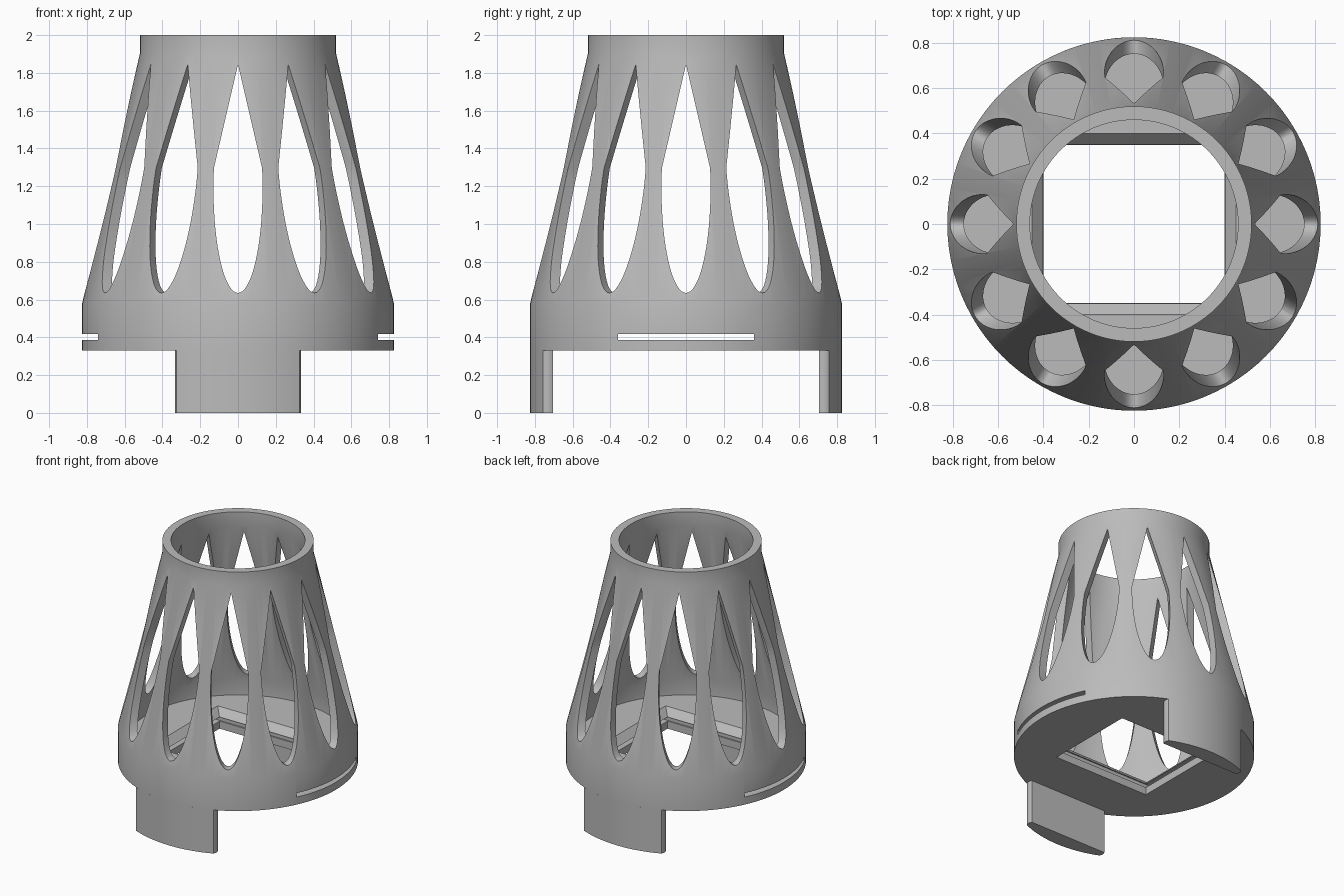
import bpy, bmesh, math
from mathutils import Matrix

if "Cube" in bpy.data.objects:
    bpy.data.objects.remove(bpy.data.objects["Cube"], do_unlink=True)

GREY = (0.5, 0.5, 0.5, 1)
plastic = bpy.data.materials.new("grey_plastic")
plastic.use_nodes = True
plastic.diffuse_color = GREY
plastic.node_tree.nodes["Principled BSDF"].inputs["Base Color"].default_value = GREY


def loft(name, rings, closed=False, matrix=Matrix()):
    """Skin a list of equal-length rings; cap the ends unless closed."""
    bm = bmesh.new()
    loops = [[bm.verts.new(p) for p in ring] for ring in rings]
    n = len(loops[0])
    pairs = list(zip(loops, loops[1:])) + ([(loops[-1], loops[0])] if closed else [])
    for a, b in pairs:
        for i in range(n):
            j = (i + 1) % n
            bm.faces.new((a[i], a[j], b[j], b[i]))
    if not closed:
        bm.faces.new(loops[0])
        bm.faces.new(loops[-1])
    bm.transform(matrix)
    bmesh.ops.recalc_face_normals(bm, faces=bm.faces)
    mesh = bpy.data.meshes.new(name)
    bm.to_mesh(mesh)
    bm.free()
    mesh.materials.append(plastic)
    obj = bpy.data.objects.new(name, mesh)
    bpy.context.collection.objects.link(obj)
    return obj


def circle(r, z, n=96):
    return [(r * math.cos(math.tau * i / n), r * math.sin(math.tau * i / n), z) for i in range(n)]


def rect(x, y, z):
    return [(-x, -y, z), (x, -y, z), (x, y, z), (-x, y, z)]


def smooth(obj):
    bpy.ops.object.select_all(action='DESELECT')
    obj.select_set(True)
    bpy.context.view_layer.objects.active = obj
    bpy.ops.object.shade_smooth_by_angle(angle=math.radians(30))


# Tapered hollow body with a thick floor
profile = [(0.825, 0.33), (0.825, 0.58), (0.52, 1.9), (0.52, 2.0),
           (0.46, 2.0), (0.46, 1.9), (0.765, 0.58), (0.765, 0.47)]
body = loft("tapered_body", [circle(r, z) for r, z in profile])

# Cutters: chamfered rectangular opening and a flat slot through the floor
cutters = [
    loft("opening_cutter", [rect(0.40, 0.35, 0.2), rect(0.40, 0.35, 0.415), rect(0.46, 0.41, 0.48)]),
    loft("slot_cutter", [rect(1, 0.36, 0.387), rect(1, 0.36, 0.417)]),
]

# Petal-shaped window: elliptical bottom with a straight-sided pointed top
steps = 36
start = math.radians(11)
petal = [(0, 1.845)]
for i in range(steps + 1):
    a = start - (math.pi + 2 * start) * i / steps
    petal.append((0.13 * math.cos(a), 1.19 + 0.555 * math.sin(a)))
for k in range(12):
    cutters.append(loft("petal_cutter", [[(r, w, z) for w, z in petal] for r in (0.4, 1.0)],
                        matrix=Matrix.Rotation(math.tau * k / 12, 4, 'Z')))

for c in cutters:
    c.hide_render = True
    mod = body.modifiers.new("cut", 'BOOLEAN')
    mod.operation = 'DIFFERENCE'
    mod.solver = 'EXACT'
    mod.object = c

# Bake the cuts and discard the cutters
bpy.context.view_layer.update()
graph = bpy.context.evaluated_depsgraph_get()
baked = bpy.data.meshes.new_from_object(body.evaluated_get(graph))
body.modifiers.clear()
body.data = baked
for c in cutters:
    bpy.data.objects.remove(c, do_unlink=True)
smooth(body)

# Two curved tabs hanging below the rim, with slightly rounded ends
R, half, flat = 0.825, 0.325, 0.705
span = math.asin(half / R)
outline = [(R * math.sin(t), R * math.cos(t))
           for t in (span * (i / 12 - 1) for i in range(25))]
y_end = outline[-1][1]
ends = [(half + 0.008 * math.sin(math.pi * i / 6), y_end + (flat - y_end) * i / 6) for i in range(1, 7)]
outline += ends + [(-x, y) for x, y in reversed(ends)]
for name, side in (("front_tab", -1), ("back_tab", 1)):
    smooth(loft(name, [[(x, side * y, z) for x, y in outline] for z in (0, 0.33)]))
